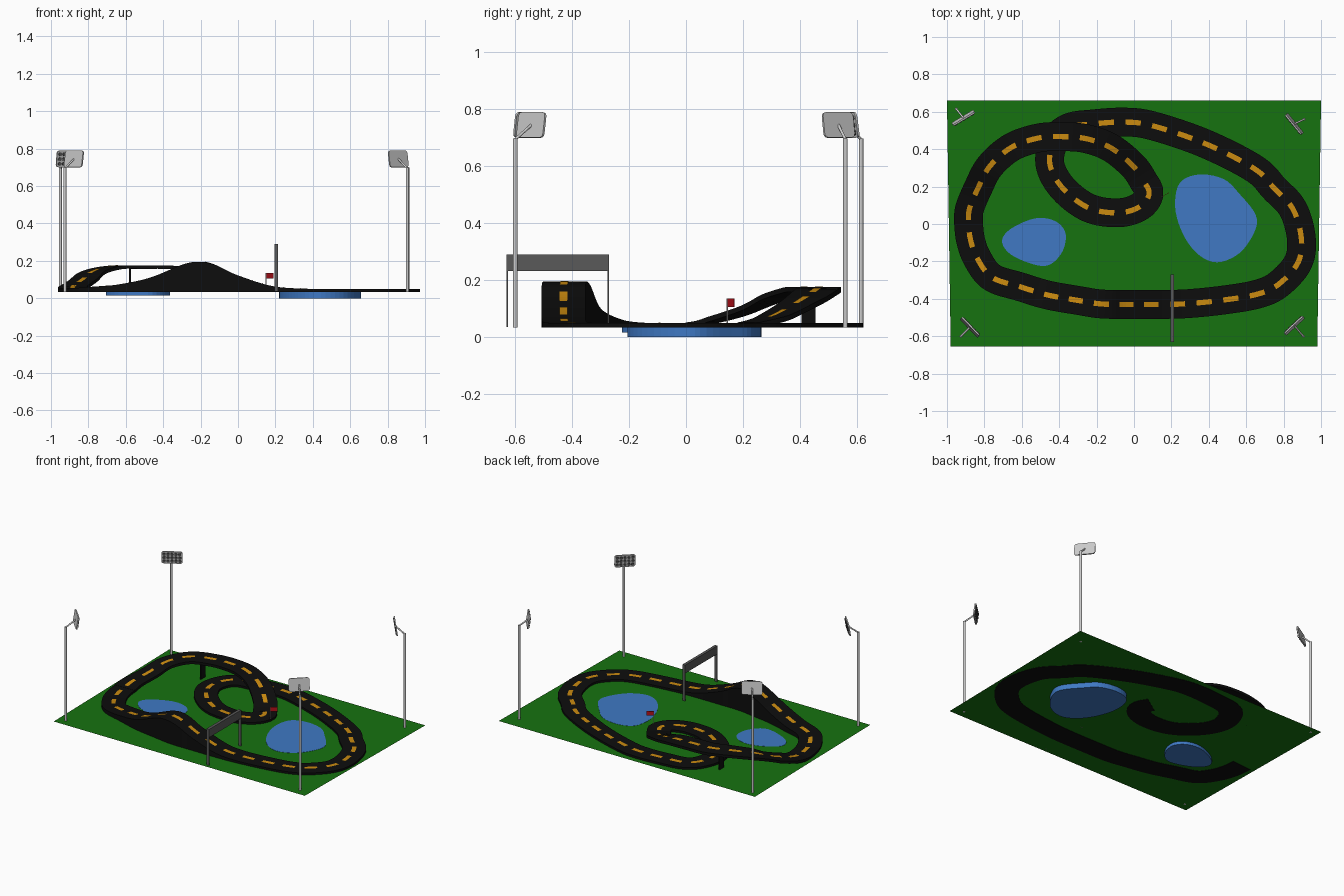
import bpy, bmesh, math
from mathutils import Vector, Matrix

if "Cube" in bpy.data.objects:
    bpy.data.objects.remove(bpy.data.objects["Cube"])

GROUND = 0.036
UP = Vector((0, 0, 1))


def material(name, *rgb):
    m = bpy.data.materials.new(name)
    m.diffuse_color = (*rgb, 1)
    m.use_nodes = True
    m.node_tree.nodes["Principled BSDF"].inputs["Base Color"].default_value = m.diffuse_color
    return m


GREEN = material("grass", 0.008, 0.17, 0.005)
BLACK = material("asphalt", 0.004, 0.004, 0.004)
ORANGE = material("lane_paint", 0.6, 0.26, 0.005)
BLUE = material("water", 0.05, 0.19, 0.55)
RED = material("flag_red", 0.45, 0.005, 0.01)
DARK = material("dark_grey", 0.1, 0.1, 0.1)


def finish(name, bm, mat=None):
    bmesh.ops.recalc_face_normals(bm, faces=bm.faces[:])
    me = bpy.data.meshes.new(name)
    bm.to_mesh(me)
    bm.free()
    ob = bpy.data.objects.new(name, me)
    bpy.context.collection.objects.link(ob)
    if mat:
        me.materials.append(mat)
    return ob


def spline(pts, closed=False, steps=8):
    """Smooth curve through the given points."""
    p = [Vector(q) for q in pts]
    n = len(p)
    get = (lambda i: p[i % n]) if closed else (lambda i: p[max(0, min(n - 1, i))])
    out = []
    for i in range(n if closed else n - 1):
        a, b, c, d = (get(i + k) for k in (-1, 0, 1, 2))
        for s in range(steps):
            t = s / steps
            out.append(0.5 * (2 * b + (c - a) * t + (2 * a - 5 * b + 4 * c - d) * t * t
                              + (3 * b - a - 3 * c + d) * t ** 3))
    return out if closed else out + [p[-1]]


def resample(path, step):
    """Evenly spaced points along a path."""
    out, need = [path[0]], step
    for a, b in zip(path, path[1:]):
        length, pos = (b - a).length, 0
        while length - pos >= need:
            pos += need
            out.append(a.lerp(b, pos / length))
            need = step
        need -= length - pos
    return out + [path[-1]]


def sides(path):
    res = []
    for i in range(len(path)):
        d = path[min(i + 1, len(path) - 1)] - path[max(i - 1, 0)]
        res.append(Vector((-d.y, d.x, 0)).normalized())
    return res


def road(name, path, half, bottom):
    """Solid ribbon; bottom(z) gives the underside height."""
    bm = bmesh.new()
    rings = []
    for p, s in zip(path, sides(path)):
        l, r = p + s * half, p - s * half
        b = bottom(p.z)
        rings.append([bm.verts.new(v) for v in
                      (l, r, (r.x, r.y, b), (l.x, l.y, b))])
    for a, b in zip(rings, rings[1:]):
        for k in range(4):
            bm.faces.new((a[k], a[(k + 1) % 4], b[(k + 1) % 4], b[k]))
    bm.faces.new(rings[0])
    bm.faces.new(rings[-1])
    return finish(name, bm, BLACK)


def dashes(name, path, half=0.014):
    bm = bmesh.new()
    sd = sides(path)
    for i in range(1, len(path) - 5, 7):
        row = [[bm.verts.new(path[j] + sd[j] * half * k + UP * 0.002) for k in (1, -1)]
               for j in range(i, i + 5)]
        for a, b in zip(row, row[1:]):
            bm.faces.new((a[0], a[1], b[1], b[0]))
    return finish(name, bm, ORANGE)


def prism(bm, outline, z0, z1, mat=Matrix()):
    lo = [bm.verts.new(mat @ Vector((p[0], p[1], z0))) for p in outline]
    hi = [bm.verts.new(mat @ Vector((p[0], p[1], z1))) for p in outline]
    bm.faces.new(lo[::-1])
    bm.faces.new(hi)
    for i in range(len(lo)):
        j = (i + 1) % len(lo)
        bm.faces.new((lo[i], lo[j], hi[j], hi[i]))


def rod(bm, a, b, r, seg=12):
    a, b = Vector(a), Vector(b)
    m = Matrix.Translation((a + b) / 2) @ (b - a).to_track_quat('Z', 'Y').to_matrix().to_4x4()
    bmesh.ops.create_cone(bm, cap_ends=True, segments=seg, radius1=r, radius2=r,
                          depth=(b - a).length, matrix=m)


def box(bm, x0, x1, y0, y1, z0, z1):
    prism(bm, [(x0, y0), (x1, y0), (x1, y1), (x0, y1)], z0, z1)


# Lawn
bm = bmesh.new()
bm.faces.new([bm.verts.new((x, y, GROUND)) for x, y in
              ((-0.98, -0.655), (0.98, -0.655), (1, 0.66), (-1, 0.66))])
finish("lawn", bm, GREEN)

# Ponds, sunk below the lawn
ponds = {
    "large_pond": (0.0, [(0.35, 0.265), (0.245, 0.22), (0.22, 0.09), (0.26, -0.05), (0.34, -0.16),
                         (0.445, -0.205), (0.565, -0.155), (0.645, -0.04), (0.65, 0.05),
                         (0.565, 0.16), (0.48, 0.24)]),
    "small_pond": (0.015, [(-0.53, 0.03), (-0.665, -0.03), (-0.705, -0.1), (-0.64, -0.175),
                           (-0.48, -0.225), (-0.39, -0.16), (-0.365, -0.055), (-0.42, 0.015)]),
}
for name, (z0, pts) in ponds.items():
    bm = bmesh.new()
    prism(bm, spline([(x, y, 0) for x, y in pts], True, 5), z0, GROUND + 0.001)
    finish(name, bm, BLUE)

# Track on the ground: inner loop, under the bridge, around, over the hill
F = 0.05
inner = [(0.05, 0.23), (0.082, 0.165), (0.035, 0.095), (-0.08, 0.06), (-0.24, 0.085), (-0.38, 0.19),
         (-0.45, 0.32), (-0.425, 0.445), (-0.35, 0.515), (-0.22, 0.535), (-0.05, 0.545),
         (0.1, 0.525), (0.38, 0.43), (0.645, 0.295), (0.75, 0.19), (0.85, 0.08), (0.895, -0.08),
         (0.875, -0.21), (0.77, -0.325), (0.66, -0.375), (0.49, -0.405)]
hill = [(0.3, -0.425, 0.053), (0.16, -0.43, 0.07), (-0.02, -0.43, 0.13), (-0.12, -0.43, 0.178),
        (-0.2, -0.425, 0.195), (-0.29, -0.41, 0.178), (-0.46, -0.38, 0.108), (-0.61, -0.335, 0.075),
        (-0.76, -0.285, 0.06), (-0.84, -0.18, F), (-0.875, -0.08, F), (-0.885, 0.01, F)]
ground_path = resample(spline([(x, y, F) for x, y in inner] + hill), 0.0205)
road("ground_track", ground_path, 0.077, lambda z: GROUND - 0.002)
dashes("ground_lane_dashes", ground_path)

# Raised bridge
bridge_path = resample(spline([
    (-0.885, 0.0, 0.051), (-0.88, 0.08, 0.065), (-0.83, 0.2, 0.1), (-0.77, 0.31, 0.147),
    (-0.655, 0.41, 0.174), (-0.51, 0.46, 0.175), (-0.38, 0.467, 0.175), (-0.25, 0.455, 0.165),
    (-0.12, 0.405, 0.13), (0, 0.305, 0.075), (0.056, 0.22, 0.051)]), 0.0205)
road("bridge_track", bridge_path, 0.077, lambda z: max(z - 0.018, GROUND + 0.001))
dashes("bridge_lane_dashes", bridge_path)
bm = bmesh.new()
box(bm, -0.582, -0.572, 0.405, 0.455, GROUND, 0.165)
finish("bridge_support", bm, BLACK)

# Finish gate
bm = bmesh.new()
box(bm, 0.195, 0.215, -0.63, -0.27, 0.232, 0.29)
for y in (-0.63, -0.275):
    box(bm, 0.195, 0.215, y, y + 0.005, GROUND, 0.232)
finish("finish_gate", bm, DARK)

# Flag
bm = bmesh.new()
rod(bm, (0.15, 0.145, GROUND), (0.15, 0.145, 0.135), 0.002, 8)
finish("flag_pole", bm)
bm = bmesh.new()
prism(bm, [(0.15, 0.144), (0.19, 0.168), (0.189, 0.17), (0.149, 0.146)], 0.105, 0.135)
finish("flag", bm, RED)

# Floodlights: pole base, lamp centre, panel direction in degrees
W, H, R = 0.068, 0.045, 0.015
rounded = []
for k, (sx, sy) in enumerate(((1, 1), (-1, 1), (-1, -1), (1, -1))):
    for a in (0, 30, 60, 90):
        t = math.radians(k * 90 + a)
        rounded.append((sx * (W - R) + R * math.cos(t), sy * (H - R) + R * math.sin(t)))
for name, base, lamp, ang in (
        ("back_left", (-0.95, 0.615), (-0.912, 0.567), 31),
        ("back_right", (0.91, 0.56), (0.857, 0.535), -51),
        ("front_left", (-0.925, -0.6), (-0.877, -0.552), -46),
        ("front_right", (0.905, -0.6), (0.857, -0.543), 43)):
    bm = bmesh.new()
    top, c = Vector((*base, 0.698)), Vector((*lamp, 0.745))
    rod(bm, (*base, GROUND - 0.002), top, 0.008)
    rod(bm, top - UP * 0.004, c, 0.005)
    finish(name + "_light_pole", bm)
    t = math.radians(ang)
    n = Vector((-math.sin(t), math.cos(t), 0))
    if n.dot(c) > 0:
        n.negate()
    d = UP.cross(n)
    n = (n - UP * 0.15).normalized()
    m = Matrix.Translation(c) @ Matrix((d, n.cross(d), n)).transposed().to_4x4()
    bm = bmesh.new()
    prism(bm, rounded, -0.004, 0.004, m)
    finish(name + "_lamp_panel", bm)
    bm = bmesh.new()
    for i in range(-2, 3):
        for j in (-1, 0, 1):
            rod(bm, m @ Vector((i * 0.025, j * 0.026, 0.002)),
                m @ Vector((i * 0.025, j * 0.026, 0.009)), 0.01, 10)
    finish(name + "_lamp_bulbs", bm, DARK)
